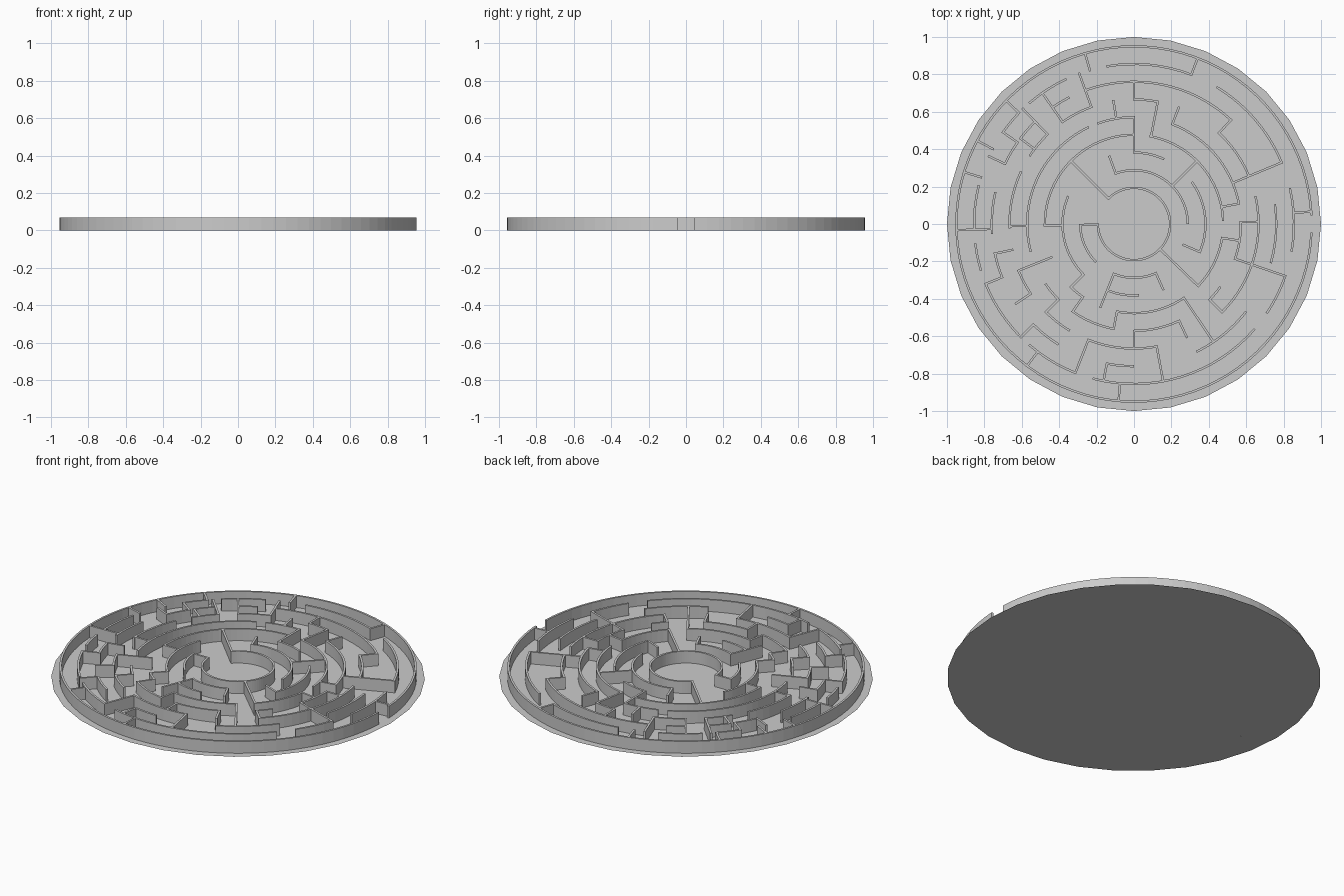
import bpy, bmesh
from math import radians, cos, sin, ceil

if "Cube" in bpy.data.objects:
    bpy.data.objects.remove(bpy.data.objects["Cube"])

HEIGHT, HALF = 0.07, 0.006


def ring_radius(k):
    return 0.193 + 0.0946 * k


def new_object(name, bm):
    bmesh.ops.recalc_face_normals(bm, faces=bm.faces)
    mesh = bpy.data.meshes.new(name)
    bm.to_mesh(mesh)
    bm.free()
    obj = bpy.data.objects.new(name, mesh)
    bpy.context.collection.objects.link(obj)


def sweep(bm, sections):
    """Closed wall through cross-sections, each an (inner, outer) pair of xy points."""
    loops = []
    for a, b in sections:
        loops.append([bm.verts.new((p[0], p[1], z)) for p, z in
                      ((a, 0), (b, 0), (b, HEIGHT), (a, HEIGHT))])
    for s, t in zip(loops, loops[1:]):
        for i in range(4):
            j = (i + 1) % 4
            bm.faces.new((s[i], s[j], t[j], t[i]))
    bm.faces.new(loops[0])
    bm.faces.new(loops[-1][::-1])


def arc(bm, k, a0, a1):
    r = ring_radius(k)
    n = max(2, ceil((a1 - a0) / 4))
    sections = []
    for i in range(n + 1):
        t = radians(a0 + (a1 - a0) * i / n)
        sections.append([((r + d) * cos(t), (r + d) * sin(t)) for d in (-HALF, HALF)])
    sweep(bm, sections)


def spoke(bm, angle, k0, k1):
    t = radians(angle)
    c, s = cos(t), sin(t)
    sections = []
    for r in (ring_radius(k0) - HALF, ring_radius(k1) + HALF):
        sections.append([(r * c - d * s, r * s + d * c) for d in (-HALF, HALF)])
    sweep(bm, sections)


# Base disc
bm = bmesh.new()
bmesh.ops.create_circle(bm, cap_ends=True, segments=32, radius=1.0)
new_object("base_disc", bm)

# Concentric walls: ring number -> (start, end) angles in degrees
arcs = {
    0: [(-180, 135)],
    1: [(0, 110), (182, 225), (248, 294)],
    2: [(-23, 36), (65, 90), (157, 225), (248, 274)],
    3: [(2, 80), (90, 181), (225, 235), (259, 304), (316, 351)],
    4: [(11, 69), (90, 110), (115, 195), (214, 225), (235, 259), (270, 295),
        (315, 324), (341, 361)],
    5: [(-45, 13), (23, 47), (79, 90), (110, 125), (134, 147), (155, 182),
        (202, 214), (225, 239), (248.5, 280.5)],
    6: [(-16, 8), (47, 110), (117, 125), (134, 143), (145, 155), (167, 184),
        (192, 202), (225, 238), (259, 270), (296, 322)],
    7: [(-34, -19), (-10, 13), (22.6, 59), (69, 100), (115, 131), (136, 145),
        (166, 182), (187, 197), (202, 224), (229, 248.5), (255, 319)],
    8: [(2.7, 357.2)],
}
for k, spans in arcs.items():
    bm = bmesh.new()
    for a0, a1 in spans:
        arc(bm, k, a0, a1)
    new_object(f"ring_wall_{k}", bm)

# Radial walls: (from ring, to ring) -> angles in degrees
spokes = {
    (0, 1): [181],
    (0, 3): [135, 316],
    (1, 2): [110, 294, 337],
    (1, 3): [45, 248],
    (2, 3): [181, 225],
    (2, 4): [90],
    (3, 4): [11, 235, 259, 351],
    (3, 5): [79, 202],
    (3, 6): [304],
    (4, 5): [1, 69, 99.5, 181, 225, 270, 295, 315],
    (4, 7): [22.6, 341],
    (5, 6): [47, 90, 143, 192, 214],
    (5, 7): [110, 125, 134, 248.5, 280.5],
    (6, 7): [145, 155, 202, 225, 259],
    (6, 8): [182],
    (7, 8): [4, 69, 106, 136, 152, 163, 233, 265],
}
bm = bmesh.new()
for (k0, k1), angles in spokes.items():
    for angle in angles:
        spoke(bm, angle, k0, k1)
new_object("radial_walls", bm)
